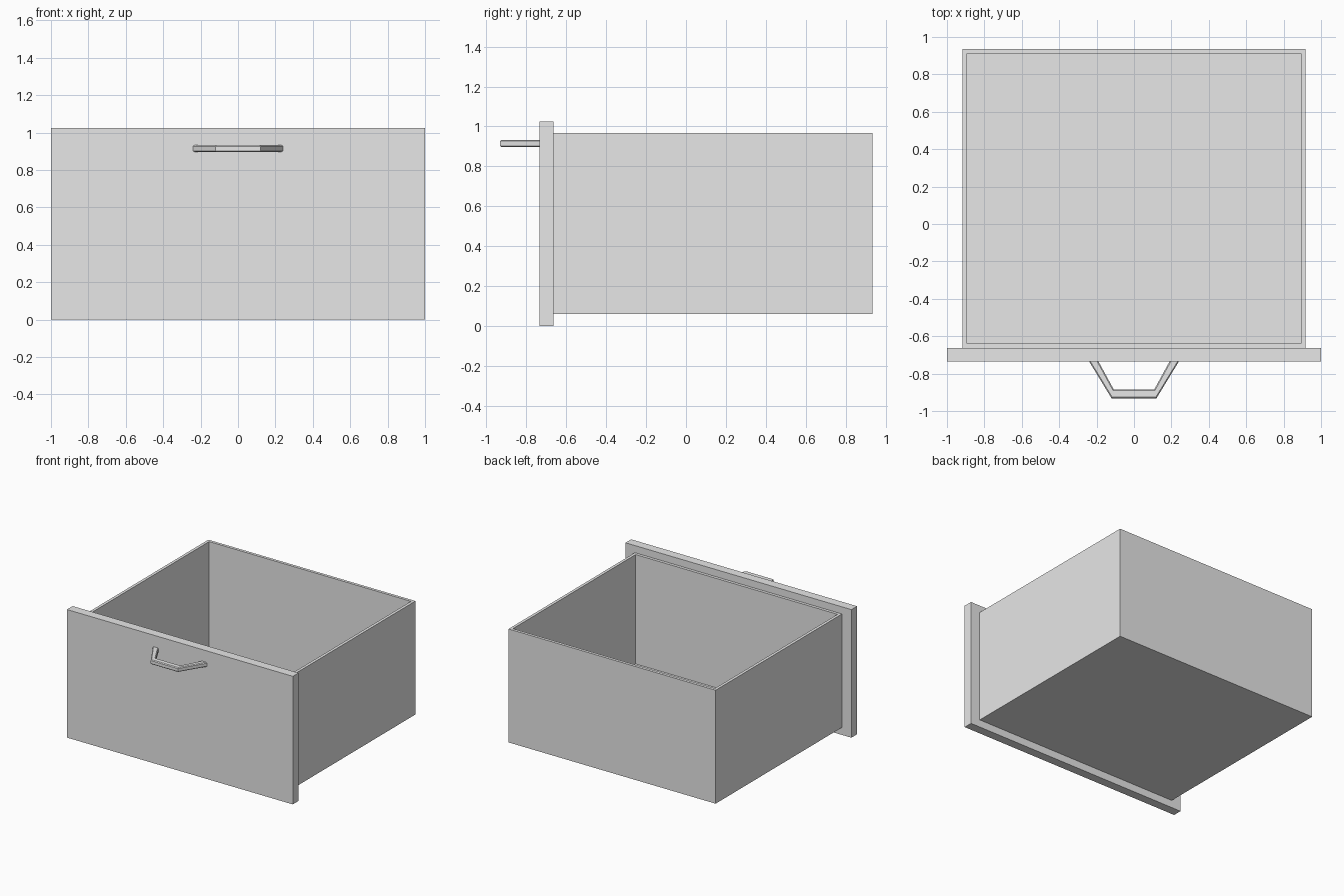
import bpy
import bmesh
from mathutils import Vector

if "Cube" in bpy.data.objects:
    bpy.data.objects.remove(bpy.data.objects["Cube"], do_unlink=True)

grey = bpy.data.materials.new("light_grey")
grey.use_nodes = True
grey.diffuse_color = (0.8, 0.8, 0.8, 1)
bsdf = next(n for n in grey.node_tree.nodes if n.type == "BSDF_PRINCIPLED")
bsdf.inputs["Base Color"].default_value = (0.8, 0.8, 0.8, 1)


def finish(name, bm):
    bmesh.ops.recalc_face_normals(bm, faces=bm.faces)
    mesh = bpy.data.meshes.new(name)
    bm.to_mesh(mesh)
    bm.free()
    mesh.materials.append(grey)
    obj = bpy.data.objects.new(name, mesh)
    bpy.context.collection.objects.link(obj)
    return obj


def box(low, high):
    bm = bmesh.new()
    bmesh.ops.create_cube(bm, size=1)
    low, high = Vector(low), Vector(high)
    bmesh.ops.scale(bm, vec=high - low, verts=bm.verts)
    bmesh.ops.translate(bm, vec=(low + high) / 2, verts=bm.verts)
    return bm


# Front panel, overhanging the tray on every side
finish("front_panel", box((-1, -0.735, 0), (1, -0.663, 1.025)))

# Open tray: rim inset from the top face, then sunk to the floor
wall = 0.033
bottom, top = 0.06, 0.968
bm = box((-0.917, -0.663, bottom), (0.917, 0.935, top))
bm.normal_update()
lid = max(bm.faces, key=lambda f: f.calc_center_median().z)
bmesh.ops.inset_region(bm, faces=[lid], thickness=wall)
sunk = bmesh.ops.extrude_face_region(bm, geom=[lid])["geom"]
if lid.is_valid:
    bmesh.ops.delete(bm, geom=[lid], context="FACES_ONLY")
floor_verts = [v for v in sunk if isinstance(v, bmesh.types.BMVert)]
bmesh.ops.translate(bm, vec=(0, 0, bottom + wall - top), verts=floor_verts)
finish("drawer_tray", bm)

# Angular pull handle: half outline mirrored, extruded upward
half = [(0.19, -0.735), (0.108, -0.885)]
outer = [(0.12, -0.932), (0.24, -0.735)]
outline = half + [(-x, y) for x, y in reversed(half)]
outline += [(-x, y) for x, y in reversed(outer)] + outer
bm = bmesh.new()
face = bm.faces.new([bm.verts.new((x, y, 0.897)) for x, y in outline])
up = bmesh.ops.extrude_face_region(bm, geom=[face])["geom"]
bmesh.ops.translate(bm, vec=(0, 0, 0.036),
                    verts=[v for v in up if isinstance(v, bmesh.types.BMVert)])
if len(bm.faces) == 9:
    bm.faces.new(list(reversed([v for v in bm.verts if v.co.z < 0.9])))
bmesh.ops.recalc_face_normals(bm, faces=bm.faces)
# Soften only the long horizontal edges
long_edges = [e for e in bm.edges
              if abs(e.verts[0].co.z - e.verts[1].co.z) < 0.001
              and not all(v.co.y > -0.74 for v in e.verts)]
bmesh.ops.bevel(bm, geom=long_edges, offset=0.006, segments=1,
                affect="EDGES", profile=0.5)
finish("pull_handle", bm)
